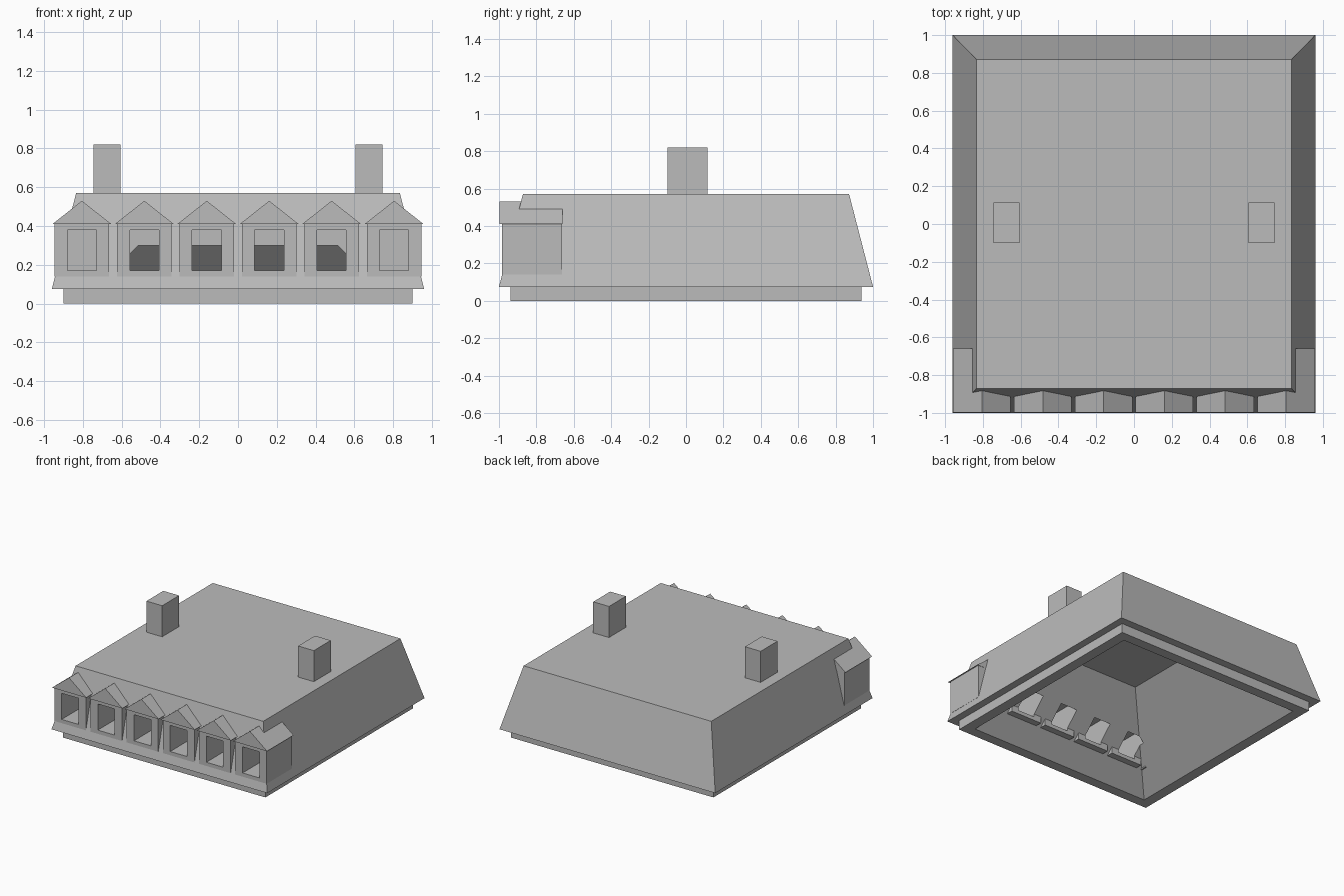
import bpy
import bmesh

cube = bpy.data.objects.get("Cube")
if cube:
    bpy.data.objects.remove(cube, do_unlink=True)

grey = bpy.data.materials.new("plain_grey")
grey.use_nodes = True
COLOUR = (0.5, 0.5, 0.5, 1)
grey.diffuse_color = COLOUR
grey.node_tree.nodes["Principled BSDF"].inputs["Base Color"].default_value = COLOUR


def loft(name, lower, upper):
    """Solid between two matching rings of points."""
    bm = bmesh.new()
    a = [bm.verts.new(p) for p in lower]
    b = [bm.verts.new(p) for p in upper]
    bm.faces.new(a)
    bm.faces.new(b)
    for i in range(len(a)):
        j = (i + 1) % len(a)
        bm.faces.new((a[i], a[j], b[j], b[i]))
    bmesh.ops.recalc_face_normals(bm, faces=bm.faces)
    mesh = bpy.data.meshes.new(name)
    bm.to_mesh(mesh)
    bm.free()
    mesh.materials.append(grey)
    obj = bpy.data.objects.new(name, mesh)
    bpy.context.collection.objects.link(obj)
    return obj


def rect(hx, hy, z, cx=0, cy=0):
    return [(cx + sx * hx, cy + sy * hy, z)
            for sx, sy in ((-1, -1), (1, -1), (1, 1), (-1, 1))]


def frustum(name, low, high, z0, z1, centre=(0, 0)):
    return loft(name, rect(*low, z0, *centre), rect(*high, z1, *centre))


def box(name, cx, hx, y0, y1, z0, z1):
    half = (hx, (y1 - y0) / 2)
    return frustum(name, half, half, z0, z1, (cx, (y0 + y1) / 2))


def cut(obj, cutter):
    mod = obj.modifiers.new("cut", "BOOLEAN")
    mod.operation = "DIFFERENCE"
    mod.solver = "EXACT"
    mod.object = cutter
    bpy.context.view_layer.objects.active = obj
    bpy.ops.object.modifier_apply(modifier=mod.name)


# Sloped roof shell and base, hollowed by one tapering cavity
roof = frustum("mansard_roof", (0.96, 1.0), (0.835, 0.872), 0.075, 0.57)
base = frustum("base_plinth", (0.9, 0.937), (0.9, 0.937), 0, 0.075)
cavity = frustum("cavity_cutter", (0.825, 0.865), (0.285, 0.325), -0.01, 0.53)
cut(roof, cavity)
cut(base, cavity)
bpy.data.objects.remove(cavity, do_unlink=True)

# Row of gabled dormers, their windows running deep into the shell
for i in range(6):
    x = (i - 2.5) * 0.322
    body = box(f"dormer_body_{i + 1}", x, 0.14, -0.985, -0.662, 0.14, 0.41)
    window = box("window_cutter", x, 0.075, -1.05, -0.555, 0.17, 0.38)
    cut(body, window)
    cut(roof, window)
    bpy.data.objects.remove(window, do_unlink=True)
    gable = [(x - 0.152, 0.41), (x + 0.152, 0.41), (x, 0.53)]
    loft(f"dormer_roof_{i + 1}",
         [(px, -0.998, pz) for px, pz in gable],
         [(px, -0.66, pz) for px, pz in gable])

# Pair of chimneys
for side, label in ((-1, "right"), (1, "left")):
    box(f"chimney_{label}", side * 0.675, 0.07, -0.1, 0.115, 0.56, 0.82)
